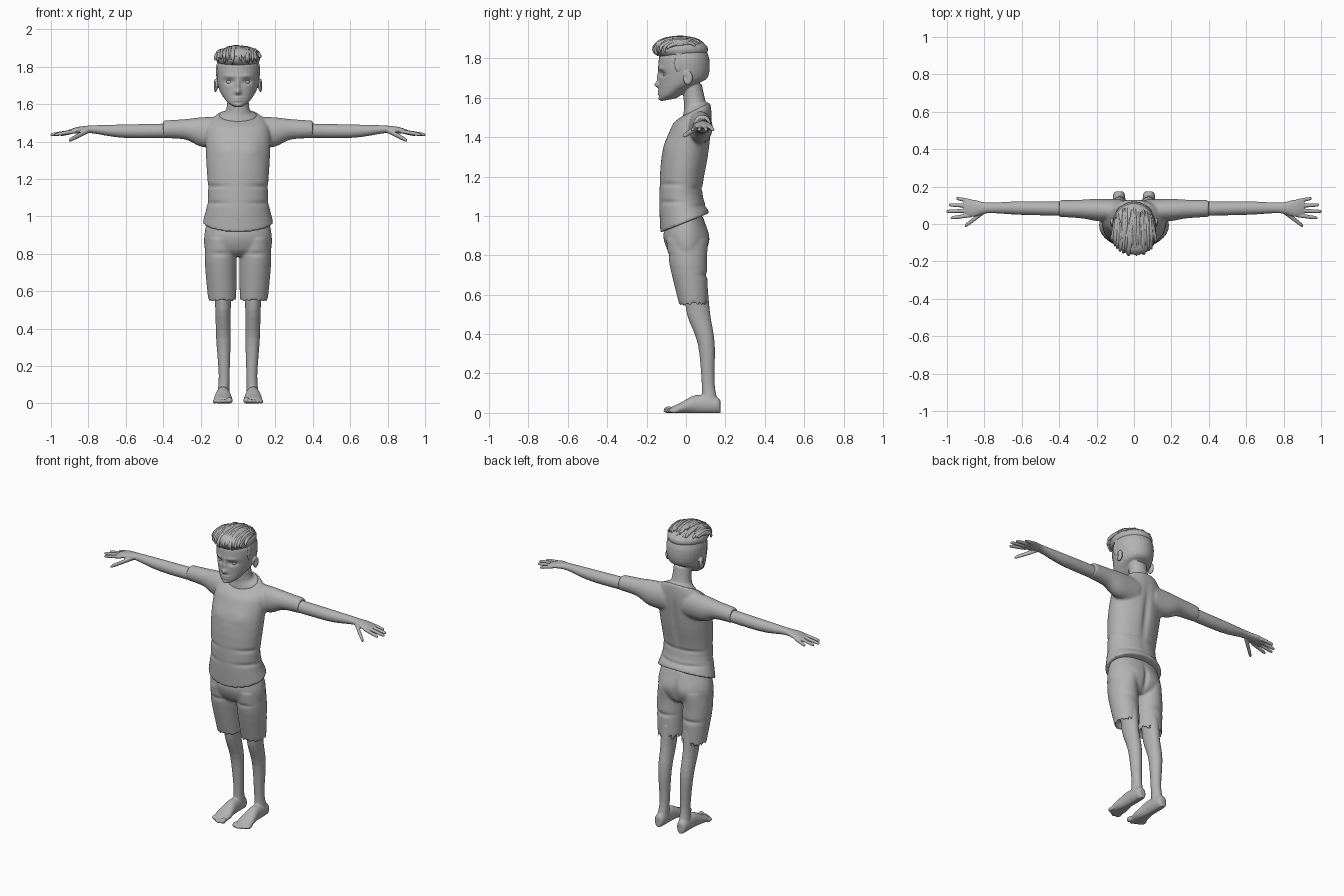
import bpy, bmesh, math, random
from mathutils import Vector, Matrix

if "Cube" in bpy.data.objects:
    bpy.data.objects.remove(bpy.data.objects["Cube"])
random.seed(4)

grey = bpy.data.materials.new("plain grey")
grey.use_nodes = True
grey.diffuse_color = (.45, .45, .45, 1)
grey.node_tree.nodes["Principled BSDF"].inputs["Base Color"].default_value = grey.diffuse_color
SIDES = {"left": 1, "right": -1}


# Cross-sections: each gives axis, centre, two radii and a slope
def level(z, front, back, half, x=0, tilt=0):
    return "z", Vector((x, (front + back) / 2, z)), half, (back - front) / 2, tilt


def span(x, y, z, deep, high):
    return "x", Vector((x, y, z)), deep, high, 0


def foot_slice(y, top, half):
    sole = -.004
    return "y", Vector((.08, y, (top + sole) / 2)), half, (top - sole) / 2, 0


def curve_through(values, steps=4):
    """Smooth in-between values through the given ones."""
    last = len(values) - 1
    result = []
    for i in range(last):
        before, start, end = values[max(i - 1, 0)], values[i], values[i + 1]
        after = values[min(i + 2, last)]
        leave, arrive = (end - before) / 2, (after - start) / 2
        for k in range(steps):
            t = k / steps
            ease = t * t * (3 - 2 * t)
            result.append(start + (end - start) * ease + leave * (t * (1 - t) ** 2)
                          - arrive * (t * t * (1 - t)))
    return result + [values[last]]


def loft(bm, sections, side=1, hollow=0, count=32):
    """Closed body through cross-sections; hollow sinks the last cap inwards."""
    axis = sections[0][0]
    rows = list(zip(*(curve_through(column) for column in list(zip(*sections))[1:])))
    if hollow:
        centre, wide, deep, tilt = rows[-1]
        rows.append((centre + Vector((0, 0, hollow)), wide * .85, deep * .85, tilt))
    rings = []
    for centre, a, b, tilt in rows:
        ring = []
        for k in range(count):
            u = a * math.cos(math.tau * k / count)
            v = b * math.sin(math.tau * k / count)
            offset = {"z": (u, v, tilt * v), "x": (0, u, v), "y": (u, 0, v)}[axis]
            point = centre + Vector(offset)
            point.x *= side
            ring.append(bm.verts.new(point))
        rings.append(ring)
    faces = [bm.faces.new(rings[0]), bm.faces.new(rings[-1])]
    for low, high in zip(rings, rings[1:]):
        for k in range(count):
            faces.append(bm.faces.new((low[k], low[k - 1], high[k - 1], high[k])))
    bmesh.ops.recalc_face_normals(bm, faces=faces)


def ball(bm, centre, radii, side=1):
    x, y, z = centre
    place = Matrix.Translation((x * side, y, z)) @ Matrix.Diagonal((*radii, 1))
    bmesh.ops.create_uvsphere(bm, u_segments=24, v_segments=16, radius=1, matrix=place)


def finger(bm, base, tip, radius, side):
    """Rounded finger that narrows towards its tip."""
    base, tip = Vector(base), Vector(tip)
    shape = ((0, 1), (.5, .95), (.9, .8), (1, .4))
    loft(bm, [span(*base.lerp(tip, t), radius * r, radius * r) for t, r in shape], side, count=16)


def place_object(name, data):
    ob = bpy.data.objects.new(name, data)
    bpy.context.collection.objects.link(ob)
    return ob


def bake(ob):
    """Replace an object by its evaluated mesh, smooth shaded."""
    bpy.context.view_layer.update()
    graph = bpy.context.evaluated_depsgraph_get()
    mesh = bpy.data.meshes.new_from_object(ob.evaluated_get(graph))
    name = ob.name
    bpy.data.objects.remove(ob)
    mesh.materials.clear()
    mesh.materials.append(grey)
    mesh.polygons.foreach_set("use_smooth", [True] * len(mesh.polygons))
    return place_object(name, mesh)


def finish(name, bm, voxel, smooth=4):
    """Fuse the overlapping bodies into one soft skin."""
    mesh = bpy.data.meshes.new(name)
    bm.to_mesh(mesh)
    bm.free()
    ob = place_object(name, mesh)
    fuse = ob.modifiers.new("fuse", "REMESH")
    fuse.mode, fuse.voxel_size = "VOXEL", voxel
    soften = ob.modifiers.new("soften", "SMOOTH")
    soften.factor, soften.iterations = .5, smooth
    return bake(ob)


def push(ob, at, reach, by):
    """Soft push around a point; points off the middle are mirrored."""
    for side in SIDES.values() if at[0] else (1,):
        flip = Vector((side, 1, 1))
        for vertex in ob.data.vertices:
            away = vertex.co * flip - Vector(at)
            distance = sum((d / r) ** 2 for d, r in zip(away, reach))
            if distance < 6:
                vertex.co += Vector(by) * flip * math.exp(-distance)


# Head, neck and ears
bm = bmesh.new()
loft(bm, [level(z=1.59, front=-.12, back=-.05, half=.03, tilt=.2),
          level(z=1.63, front=-.135, back=.04, half=.07, tilt=.35),
          level(z=1.69, front=-.136, back=.11, half=.105, tilt=.1),
          level(z=1.8, front=-.138, back=.118, half=.117),
          level(z=1.88, front=-.1, back=.08, half=.085)])
loft(bm, [level(z=1.67, front=-.02, back=.08, half=.055),
          level(z=1.57, front=-.01, back=.1, half=.063, tilt=.2),
          level(z=1.54, front=-.015, back=.115, half=.1, tilt=.5),
          level(z=1.49, front=-.015, back=.115, half=.1, tilt=.3)])
for side in SIDES.values():
    ball(bm, centre=(.12, .01, 1.7), radii=(.011, .025, .036), side=side)
head = finish("head", bm, voxel=.0045)

# Face: sockets, brows, nose, lips, chin and ear hollows
push(head, at=(.046, -.12, 1.72), reach=(.027, .05, .014), by=(0, .015, 0))
push(head, at=(.046, -.13, 1.75), reach=(.034, .04, .01), by=(0, -.006, 0))
push(head, at=(0, -.14, 1.7), reach=(.011, .05, .034), by=(0, -.012, 0))
push(head, at=(0, -.14, 1.665), reach=(.016, .05, .014), by=(0, -.022, 0))
for lip_height in (1.619, 1.633):
    push(head, at=(0, -.14, lip_height), reach=(.024, .04, .006), by=(0, -.008, 0))
push(head, at=(0, -.12, 1.59), reach=(.022, .04, .013), by=(0, -.009, 0))
push(head, at=(.13, 0, 1.705), reach=(.02, .011, .018), by=(-.009, 0, 0))
for label, side in SIDES.items():
    bm = bmesh.new()
    ball(bm, centre=(.046, -.1, 1.718), radii=(.018, .018, .015), side=side)
    finish(label + "_eye", bm, voxel=.003)

# Hair: thick top, quiff and sideburns
crown, hair_size = Vector((0, -.025, 1.845)), Vector((.119, .138, .06))
bm = bmesh.new()
ball(bm, crown, hair_size)
ball(bm, centre=(.01, -.11, 1.855), radii=(.08, .055, .045))
for side in SIDES.values():
    ball(bm, centre=(.108, -.035, 1.775), radii=(.01, .026, .05), side=side)
finish("hair", bm, voxel=.006)

# Strands combed forward over the top
curve = bpy.data.curves.new("hair_strands", "CURVE")
curve.dimensions, curve.bevel_depth, curve.bevel_resolution = "3D", .011, 1
curve.use_fill_caps = True
strands, joints = 64, 9
for i in range(strands):
    across = .9 * (2 * (i + random.random()) / strands - 1)
    arc = math.sqrt(1 - across * across) * random.uniform(.96, 1.04)
    start, end = random.uniform(70, 150), random.uniform(-35, 25)
    sway = random.uniform(-.02, .02)
    spline = curve.splines.new("POLY")
    spline.points.add(joints)
    for k, point in enumerate(spline.points):
        t = k / joints
        angle = math.radians(start + (end - start) * t)
        on_ball = Vector((across, -arc * math.cos(angle), arc * math.sin(angle)))
        point.co = (*(crown + on_ball * hair_size + Vector((sway * t, 0, 0))), 1)
        point.radius = .15 + .85 * math.sin(math.pi * (.1 + .9 * t)) ** .6 if k < joints else .15
bake(place_object("hair_strands", curve))

# Shirt: tilted hem and neckline, short sleeves
bm = bmesh.new()
loft(bm, [level(z=.965, front=-.13, back=.12, half=.19, tilt=.4),
          level(z=1.1, front=-.135, back=.085, half=.16, tilt=.2),
          level(z=1.3, front=-.124, back=.114, half=.17),
          level(z=1.45, front=-.075, back=.13, half=.172),
          level(z=1.51, front=-.045, back=.13, half=.145, tilt=.25),
          level(z=1.54, front=-.022, back=.122, half=.112, tilt=.5)], count=48)
for side in SIDES.values():
    loft(bm, [span(x=.06, y=.07, z=1.45, deep=.06, high=.085),
              span(x=.19, y=.075, z=1.45, deep=.06, high=.08),
              span(x=.28, y=.08, z=1.465, deep=.05, high=.055),
              span(x=.4, y=.083, z=1.465, deep=.045, high=.047)], side)
shirt = finish("shirt", bm, voxel=.008)

# Spine, chest, and folds around the waist
push(shirt, at=(0, .13, 1.28), reach=(.022, .06, .16), by=(0, -.014, 0))
push(shirt, at=(.075, -.1, 1.36), reach=(.055, .06, .045), by=(0, -.007, 0))
for fold in (1.07, 1.16):
    push(shirt, at=(.12, -.07, fold), reach=(.08, .08, .011), by=(-.004, .006, 0))
    push(shirt, at=(.09, .08, fold - .02), reach=(.09, .07, .011), by=(0, -.007, 0))

# Shorts: hips and two open legs
bm = bmesh.new()
loft(bm, [level(z=1, front=-.09, back=.085, half=.16),
          level(z=.9, front=-.115, back=.116, half=.18),
          level(z=.82, front=-.09, back=.1, half=.176),
          level(z=.785, front=-.05, back=.07, half=.14)], count=48)
for side in SIDES.values():
    loft(bm, [level(z=.88, front=-.1, back=.1, half=.08, x=.09),
              level(z=.75, front=-.083, back=.107, half=.085, x=.092),
              level(z=.54, front=-.032, back=.112, half=.074, x=.084)], side, hollow=.05)
shorts = finish("shorts", bm, voxel=.007)

# Seat, cleft and cloth folds
push(shorts, at=(.085, .11, .87), reach=(.06, .06, .06), by=(0, .01, 0))
push(shorts, at=(0, .11, .87), reach=(.015, .06, .07), by=(0, -.014, 0))
push(shorts, at=(.1, -.1, .8), reach=(.06, .05, .012), by=(0, .006, 0))
push(shorts, at=(.1, .1, .7), reach=(.07, .06, .012), by=(0, -.008, 0))

for label, side in SIDES.items():
    # Arm and palm
    bm = bmesh.new()
    loft(bm, [span(x=.28, y=.08, z=1.46, deep=.038, high=.038),
              span(x=.6, y=.085, z=1.455, deep=.036, high=.036),
              span(x=.78, y=.086, z=1.465, deep=.028, high=.021),
              span(x=.86, y=.084, z=1.46, deep=.046, high=.017),
              span(x=.91, y=.088, z=1.45, deep=.038, high=.01)], side)
    # Fanned fingers and thumb
    for k, reach in enumerate((.08, .12, .134, .11)):
        fan = .038 - .025 * k
        finger(bm, (.87, .084 + fan, 1.455), (.87 + reach, .084 + fan * 1.4, 1.436), .011, side)
    finger(bm, (.8, .068, 1.458), (.905, -.012, 1.405), .014, side)
    finish(label + "_arm", bm, voxel=.004, smooth=2)

    # Leg and foot
    bm = bmesh.new()
    loft(bm, [level(z=.64, front=-.01, back=.11, half=.05, x=.08),
              level(z=.5, front=.005, back=.123, half=.041, x=.08),
              level(z=.35, front=.06, back=.146, half=.039, x=.078),
              level(z=.15, front=.08, back=.145, half=.029, x=.074),
              level(z=.05, front=.08, back=.165, half=.033, x=.078)], side)
    loft(bm, [foot_slice(y=.175, top=.06, half=.015),
              foot_slice(y=.155, top=.08, half=.032),
              foot_slice(y=.05, top=.09, half=.037),
              foot_slice(y=-.03, top=.05, half=.05),
              foot_slice(y=-.075, top=.03, half=.044)], side)
    ball(bm, centre=(.045, -.087, .016), radii=(.017, .026, .017), side=side)
    for k in range(4):
        ball(bm, centre=(.07 + .018 * k, -.09 + .01 * k, .011), radii=(.011, .026, .012), side=side)
    leg = finish(label + "_leg", bm, voxel=.005, smooth=2)
    for vertex in leg.data.vertices:
        vertex.co.z = max(vertex.co.z, 0)
